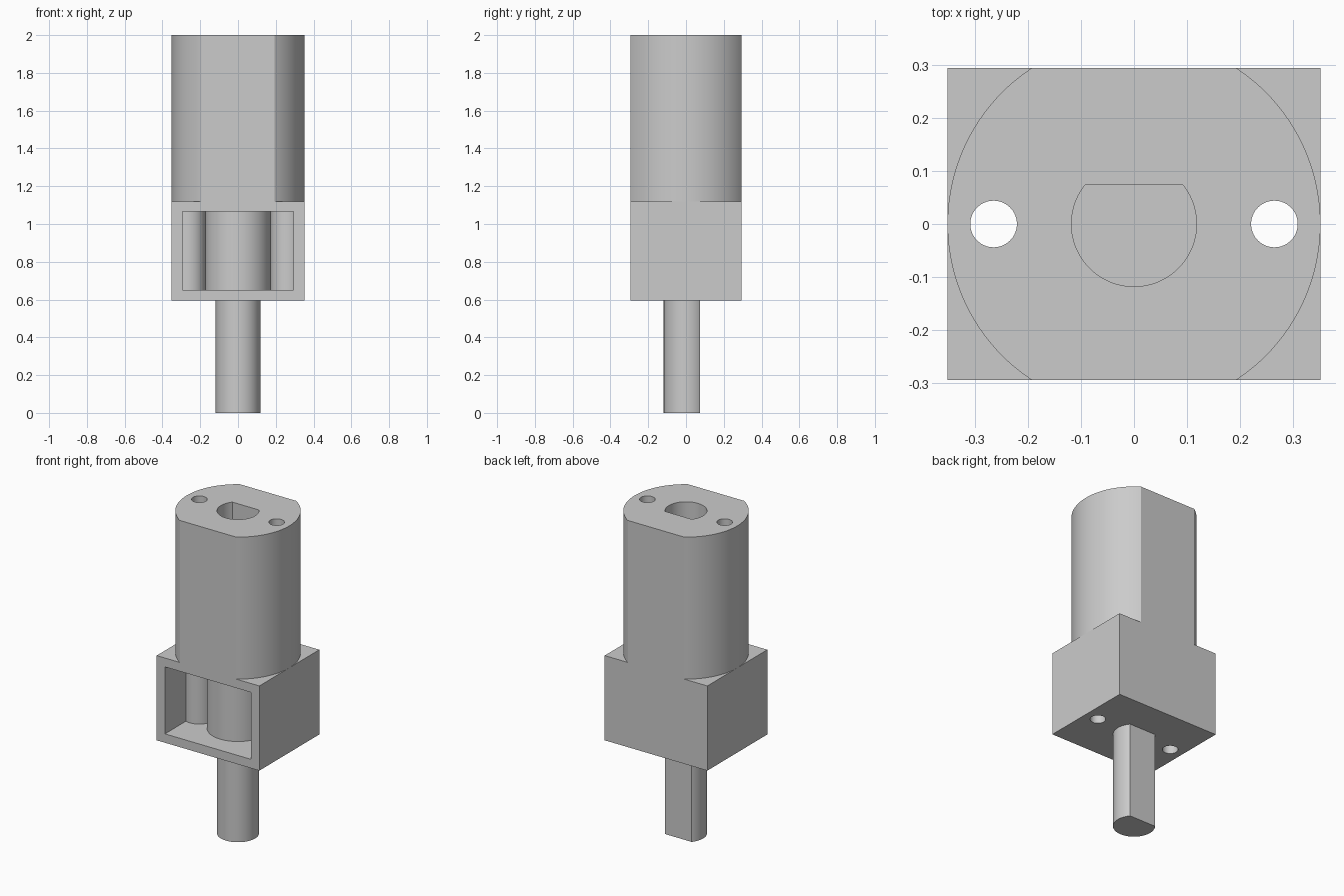
import bpy
import bmesh
from math import asin, cos, pi, radians, sin

cube = bpy.data.objects.get("Cube")
if cube:
    bpy.data.objects.remove(cube, do_unlink=True)

grey = bpy.data.materials.new("plain grey")
grey.use_nodes = True
grey.diffuse_color = (0.6, 0.6, 0.6, 1)
grey.node_tree.nodes["Principled BSDF"].inputs["Base Color"].default_value = (0.6, 0.6, 0.6, 1)

HALF_X, HALF_Y = 0.352, 0.294
SHAFT_R, SHAFT_FLAT = 0.118, 0.075
SCREW_X, SCREW_R = 0.265, 0.044
BASE, SHOULDER, TOP = 0.595, 1.12, 2.0


def arc(radius, start, end, steps=48, x=0):
    """Points along an arc, both ends included."""
    angles = [start + (end - start) * i / steps for i in range(steps + 1)]
    return [(x + radius * cos(a), radius * sin(a)) for a in angles]


def circle(radius, x=0):
    return arc(radius, 0, 2 * pi, 64, x)[:-1]


def rectangle(x, y0, y1):
    return [(-x, y0), (x, y0), (x, y1), (-x, y1)]


def prism(name, profile, bottom, top):
    """Closed solid made by raising a flat profile."""
    bm = bmesh.new()
    face = bm.faces.new([bm.verts.new((x, y, bottom)) for x, y in profile])
    raised = bmesh.ops.extrude_face_region(bm, geom=[face])
    verts = [v for v in raised["geom"] if isinstance(v, bmesh.types.BMVert)]
    bmesh.ops.translate(bm, verts=verts, vec=(0, 0, top - bottom))
    bmesh.ops.recalc_face_normals(bm, faces=bm.faces)
    mesh = bpy.data.meshes.new(name)
    bm.to_mesh(mesh)
    bm.free()
    mesh.materials.append(grey)
    obj = bpy.data.objects.new(name, mesh)
    bpy.context.collection.objects.link(obj)
    return obj


def activate(obj):
    bpy.ops.object.select_all(action="DESELECT")
    obj.select_set(True)
    bpy.context.view_layer.objects.active = obj


def cut(obj, cutters):
    activate(obj)
    for cutter in cutters:
        mod = obj.modifiers.new("cut", "BOOLEAN")
        mod.operation = "DIFFERENCE"
        mod.solver = "EXACT"
        mod.object = cutter
        bpy.ops.object.modifier_apply(modifier=mod.name)


# D-shaped outline shared by the shaft and its socket
flat_angle = asin(SHAFT_FLAT / SHAFT_R)
d_profile = arc(SHAFT_R, pi - flat_angle, 2 * pi + flat_angle, 64)

# Round body with flats at front and back
side = asin(HALF_Y / HALF_X)
body_profile = arc(HALF_X, -side, side) + arc(HALF_X, pi - side, pi + side)

housing = prism("housing", rectangle(HALF_X, -HALF_Y, HALF_Y), BASE, SHOULDER)
body = prism("upper_body", body_profile, SHOULDER, TOP)
shaft = prism("shaft", d_profile, 0, BASE)

# Front pocket, leaving a round hub and two screw columns standing
pocket = prism("pocket_cutter", rectangle(0.295, -0.4, 0), 0.65, 1.065)
columns = [prism("hub_helper", circle(0.174), 0.5, 1.2)]
columns += [prism("column_helper", circle(0.094, s * SCREW_X), 0.5, 1.2) for s in (-1, 1)]
cut(pocket, columns)

# Through holes and blind socket
screws = [prism("screw_cutter", circle(SCREW_R, s * SCREW_X), 0.4, 2.2) for s in (-1, 1)]
socket = prism("socket_cutter", d_profile, 1.4, 2.2)
cut(housing, [pocket] + screws)
cut(body, [socket] + screws)

for helper in columns + screws + [pocket, socket]:
    bpy.data.objects.remove(helper, do_unlink=True)

for part in (housing, body, shaft):
    activate(part)
    bpy.ops.object.shade_smooth_by_angle(angle=radians(30))
